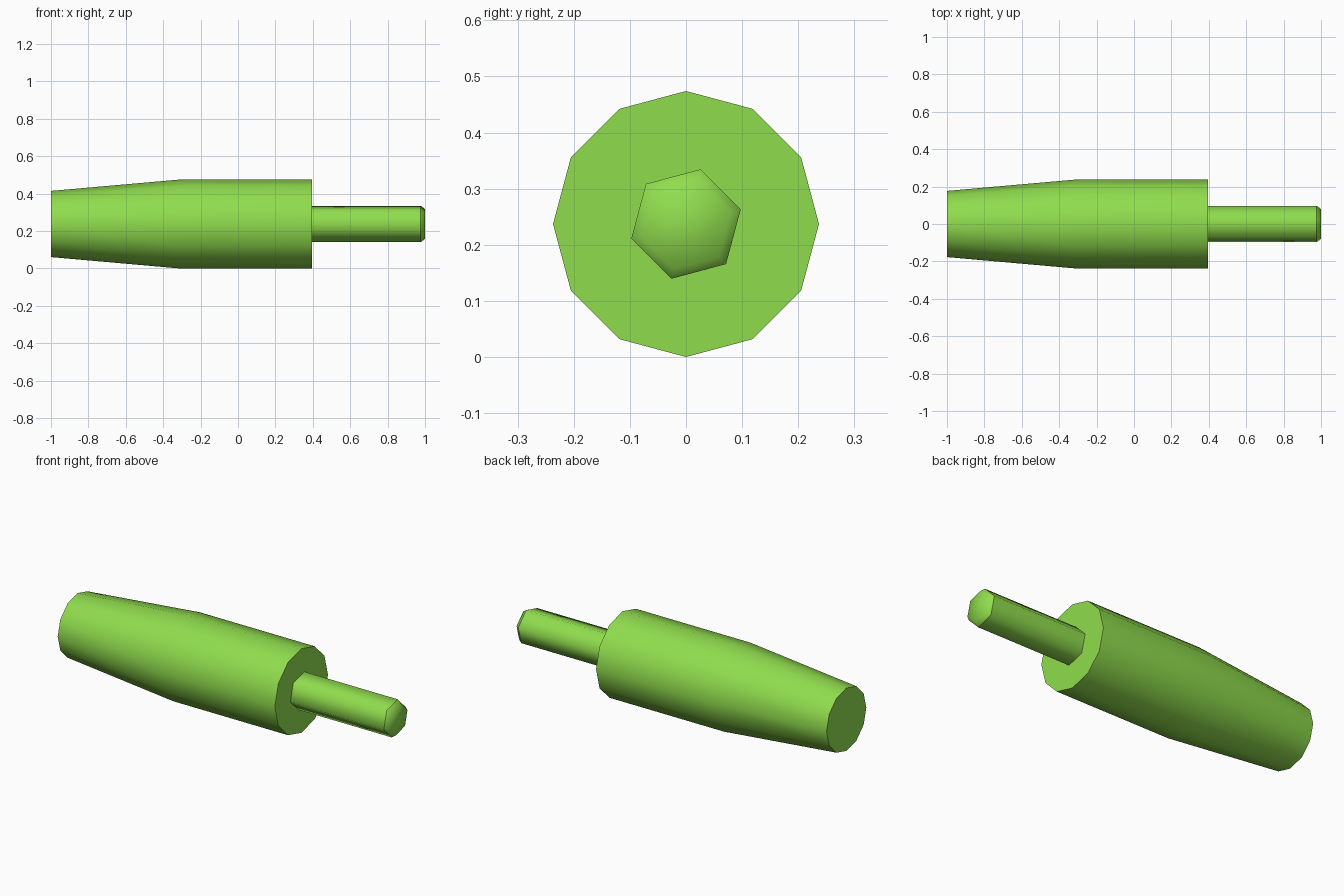
import bpy, bmesh, math

if "Cube" in bpy.data.objects:
    bpy.data.objects.remove(bpy.data.objects["Cube"])

AXIS_Z = 0.237

green = bpy.data.materials.new("bright_green")
green.diffuse_color = (0.28, 0.72, 0.075, 1)
green.use_nodes = True
green.node_tree.nodes["Principled BSDF"].inputs["Base Color"].default_value = green.diffuse_color


def lathe(name, profile, sides, start_deg, sharp_rings):
    """Turn (x, radius) stations about the x axis; sharp_rings keep hard edges."""
    bm = bmesh.new()
    rings = []
    for x, r in profile:
        angles = [math.radians(start_deg) + 2 * math.pi * i / sides for i in range(sides)]
        rings.append([bm.verts.new((x, r * math.cos(a), AXIS_Z + r * math.sin(a))) for a in angles])
    for a, b in zip(rings, rings[1:]):
        for i in range(sides):
            j = (i + 1) % sides
            bm.faces.new((a[i], a[j], b[j], b[i]))
    bm.faces.new(rings[0])
    bm.faces.new(rings[-1])
    bmesh.ops.recalc_face_normals(bm, faces=bm.faces)
    for f in bm.faces:
        f.smooth = True
    for k in sharp_rings:
        for i in range(sides):
            bm.edges.get((rings[k][i], rings[k][(i + 1) % sides])).smooth = False
    mesh = bpy.data.meshes.new(name)
    bm.to_mesh(mesh)
    bm.free()
    mesh.materials.append(green)
    obj = bpy.data.objects.new(name, mesh)
    bpy.context.collection.objects.link(obj)
    return obj


# Tapered twelve-sided handle
lathe("handle", [(-1.0, 0.177), (-0.32, 0.237), (0.395, 0.237)], 12, 0, (0, 2))

# Six-sided pin with a chamfered, softly shaded tip
lathe("pin", [(0.39, 0.101), (0.977, 0.101), (1.0, 0.083)], 6, 75, (0, 1))
